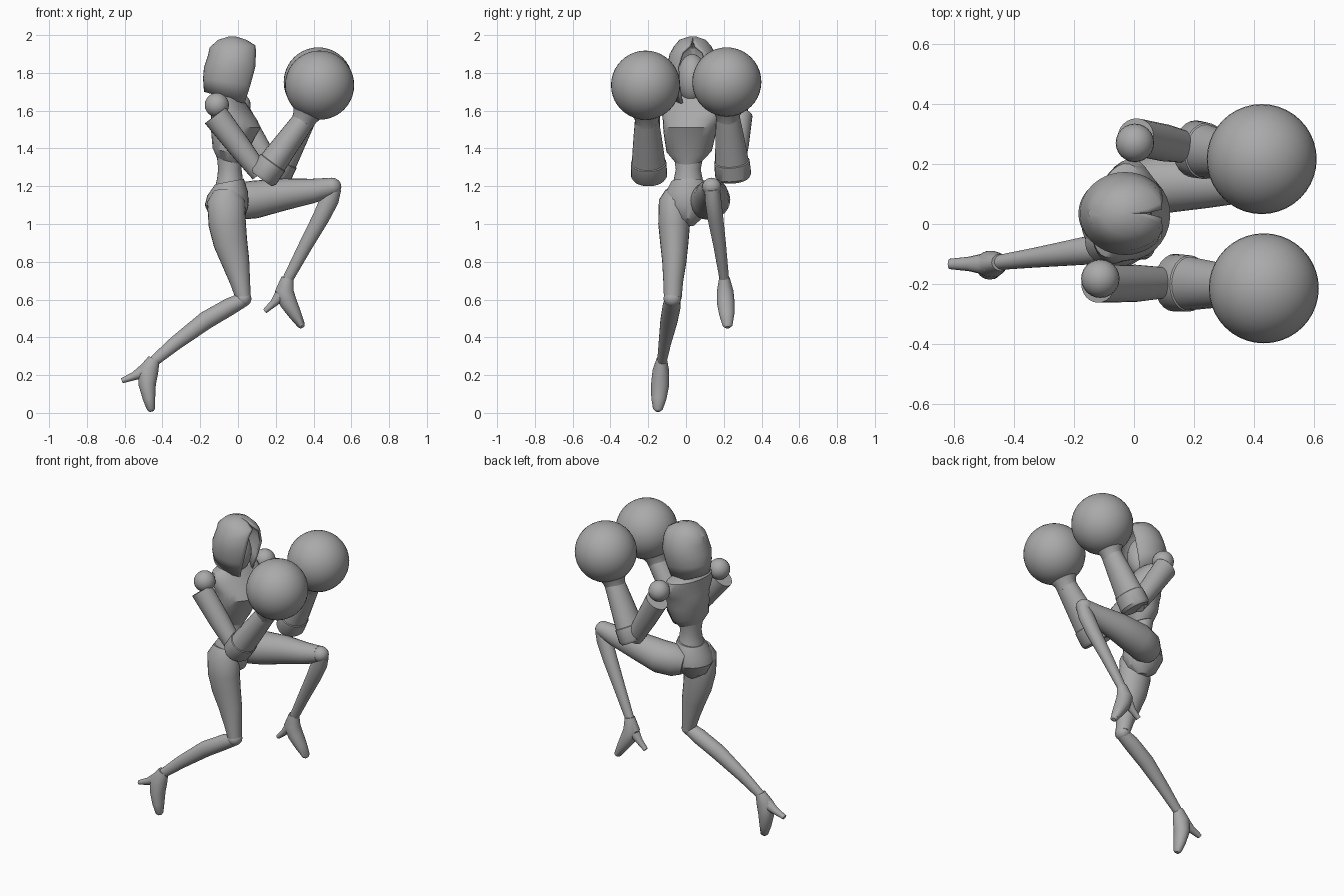
import bpy, bmesh
from math import cos, sin, pi, radians
from mathutils import Vector, Matrix

cube = bpy.data.objects.get("Cube")
if cube:
    bpy.data.objects.remove(cube, do_unlink=True)

grey = bpy.data.materials.new("matte grey")
grey.use_nodes = True
grey.diffuse_color = (0.4, 0.4, 0.4, 1)
grey.node_tree.nodes["Principled BSDF"].inputs["Base Color"].default_value = (0.4, 0.4, 0.4, 1)
parts = []


def add_object(name, bm):
    bmesh.ops.recalc_face_normals(bm, faces=bm.faces)
    mesh = bpy.data.meshes.new(name)
    bm.to_mesh(mesh)
    bm.free()
    mesh.materials.append(grey)
    ob = bpy.data.objects.new(name, mesh)
    bpy.context.collection.objects.link(ob)
    parts.append(ob)
    return ob


def skin(bm, rings, closed=True):
    n = len(rings[0])
    for a, b in zip(rings, rings[1:]):
        for i in range(n if closed else n - 1):
            j = (i + 1) % n
            bm.faces.new((a[i], a[j], b[j], b[i]))


def limb(name, sections, segs=24):
    """Loft through (x, y, z, half width, half depth), square to the path."""
    bm = bmesh.new()
    pts = [Vector(s[:3]) for s in sections]
    rings = []
    for k, s in enumerate(sections):
        along = (pts[min(k + 1, len(pts) - 1)] - pts[max(k - 1, 0)]).normalized()
        side = Vector((0, 1, 0))
        side = (side - along * side.dot(along)).normalized()
        deep = along.cross(side)
        rings.append([bm.verts.new(pts[k] + side * s[3] * cos(t) + deep * s[4] * sin(t))
                      for t in (2 * pi * i / segs for i in range(segs))])
    skin(bm, rings)
    bm.faces.new(rings[0])
    bm.faces.new(rings[-1])
    return add_object(name, bm)


def stack(name, sections, turn=0, segs=28):
    """Horizontal rings (x, y, z, half x, half y, drop at the front)."""
    bm = bmesh.new()
    rings = []
    for x, y, z, hx, hy, drop in sections:
        ring = []
        for i in range(segs):
            t = 2 * pi * i / segs
            p = Matrix.Rotation(radians(turn), 3, 'Z') @ Vector((hx * cos(t), hy * sin(t), 0))
            ring.append(bm.verts.new(p + Vector((x, y, z - drop * cos(t)))))
        rings.append(ring)
    skin(bm, rings)
    bm.faces.new(rings[0])
    bm.faces.new(rings[-1])
    return add_object(name, bm)


def ball(name, centre, size, segs=24):
    bm = bmesh.new()
    bmesh.ops.create_uvsphere(bm, u_segments=segs, v_segments=segs // 2, radius=1)
    bmesh.ops.scale(bm, vec=Vector(size), verts=bm.verts)
    bmesh.ops.translate(bm, vec=Vector(centre), verts=bm.verts)
    return add_object(name, bm)


# Hood: open arcs, wrapped around a recessed face
bm = bmesh.new()
rings = []
for x, z, hx, hy, gap, drop in ((-.06, 1.665, .12, .10, 38, .035), (-.045, 1.75, .14, .125, 38, .02),
                                (-.03, 1.83, .15, .138, 36, 0), (-.025, 1.9, .135, .122, 27, -.01),
                                (-.028, 1.94, .122, .1, 8, -.005), (-.03, 1.975, .075, .07, 1, 0),
                                (-.03, 1.992, .02, .02, 1, 0)):
    ring = []
    for i in range(33):
        t = radians(gap + (360 - 2 * gap) * i / 32)
        ring.append(bm.verts.new((x + hx * cos(t), .035 + hy * sin(t), z - drop * cos(t))))
    rings.append(ring)
skin(bm, rings, closed=False)
bm.faces.new(rings[-1])
hood = add_object("hood", bm)
shell = hood.modifiers.new("cloth thickness", 'SOLIDIFY')
shell.thickness = .014
ball("face", (-.035, .033, 1.77), (.095, .08, .13))

# Trunk
limb("neck", [(-.06, .03, 1.62, .05, .05), (-.05, .033, 1.74, .045, .045)])
stack("chest", [(-.045, .015, 1.335, .068, .075, .02), (-.045, .017, 1.385, .088, .122, .02),
                (-.025, .02, 1.47, .115, .138, .01), (-.012, .024, 1.51, .132, .146, 0),
                (-.02, .03, 1.55, .12, .155, 0), (-.04, .042, 1.61, .095, .178, 0),
                (-.055, .045, 1.655, .08, .16, 0), (-.055, .035, 1.69, .055, .07, 0)], turn=-14)
stack("waist", [(-.045, .012, 1.18, .08, .088, 0), (-.043, .012, 1.24, .068, .076, 0),
                (-.043, .012, 1.29, .062, .066, 0), (-.045, .014, 1.37, .068, .08, 0)])
stack("pelvis", [(-.05, .01, .99, .03, .03, 0), (-.055, .01, 1.03, .09, .075, 0),
                 (-.06, .008, 1.1, .116, .125, 0), (-.055, .01, 1.16, .108, .122, -.01),
                 (-.045, .012, 1.225, .076, .09, -.015)])

# Arms: joint ball, sleeve, forearm with cuff, round glove
arms = {
    "right": dict(shoulder=(-.112, -.182, 1.63), top=(-.12, -.2, 1.575), elbow=(.13, -.195, 1.25),
                  wrist=(.345, -.207, 1.545), glove=(.432, -.214, 1.735)),
    "left": dict(shoulder=(.003, .27, 1.63), top=(.005, .29, 1.575), elbow=(.2, .25, 1.255),
                 wrist=(.355, .222, 1.56), glove=(.425, .216, 1.752)),
}
for side, arm in arms.items():
    ball(side + "_shoulder", arm["shoulder"], (.064,) * 3)
    ball(side + "_glove", arm["glove"], (.183,) * 3, 40)
    top, elbow, wrist, glove = (Vector(arm[k]) for k in ("top", "elbow", "wrist", "glove"))

    def ring_at(a, b, f, width, depth):
        return (*a.lerp(b, f), width, depth)

    limb(side + "_upper_arm", [ring_at(top, elbow, 0, .062, .07), ring_at(top, elbow, .5, .062, .062),
                               ring_at(top, elbow, .95, .05, .05)])
    limb(side + "_forearm", [ring_at(elbow, wrist, -.03, .085, .07), ring_at(elbow, wrist, .02, .096, .082),
                             ring_at(elbow, wrist, .25, .094, .08), ring_at(elbow, wrist, .26, .089, .075),
                             ring_at(elbow, wrist, .7, .075, .066), ring_at(elbow, wrist, 1, .064, .06)])
    limb(side + "_wrist", [ring_at(wrist, glove, -.1, .06, .058), ring_at(wrist, glove, .1, .066, .066),
                           ring_at(wrist, glove, .35, .1, .09)])

# Standing leg, bent back
limb("right_thigh", [(-.06, -.05, 1.17, .06, .07), (-.063, -.06, 1.12, .084, .1),
                     (-.057, -.063, 1.0, .084, .099), (-.04, -.062, .9, .075, .09),
                     (-.013, -.062, .8, .064, .074), (.012, -.068, .69, .052, .053),
                     (.028, -.07, .61, .047, .04)])
ball("right_knee", (.028, -.072, .605), (.043, .047, .043))
limb("right_shin", [(.03, -.072, .6, .04, .038), (-.04, -.076, .565, .048, .046),
                    (-.17, -.09, .49, .046, .048), (-.33, -.112, .37, .033, .038),
                    (-.45, -.128, .27, .025, .028)])

# Raised leg
limb("left_thigh", [(-.05, .09, 1.11, .07, .075), (0, .11, 1.12, .095, .098),
                    (.09, .135, 1.13, .1, .1), (.25, .138, 1.158, .084, .084),
                    (.4, .137, 1.176, .062, .064), (.49, .136, 1.195, .05, .05)])
ball("left_knee", (.497, .136, 1.197), (.05, .05, .048))
limb("left_shin", [(.51, .138, 1.19, .04, .038), (.485, .143, 1.13, .043, .05),
                   (.44, .155, 1.035, .042, .045), (.36, .178, .89, .034, .037),
                   (.262, .203, .705, .025, .028)])

# Feet: pointed sole with a spike heel
feet = {
    "right": ([(-.445, -.128, .285, .028, .032), (-.475, -.133, .225, .044, .054),
               (-.481, -.137, .15, .048, .046), (-.471, -.144, .075, .04, .033),
               (-.46, -.149, .02, .026, .022), (-.457, -.15, .008, .012, .012)],
              [(-.48, -.133, .23, .04, .042), (-.55, -.133, .195, .024, .022),
               (-.615, -.133, .17, .017, .014)]),
    "left": ([(.262, .203, .715, .028, .032), (.245, .207, .645, .044, .05),
              (.266, .21, .585, .047, .046), (.303, .216, .52, .04, .034),
              (.336, .22, .462, .026, .02), (.342, .221, .452, .012, .011)],
             [(.245, .207, .645, .04, .042), (.188, .208, .58, .022, .02),
              (.142, .21, .538, .016, .013)]),
}
for side, (sole, heel) in feet.items():
    limb(side + "_foot", sole)
    limb(side + "_heel", heel, 12)

# Smooth shading with crisp seams
bpy.ops.object.select_all(action='DESELECT')
for ob in parts:
    ob.select_set(True)
bpy.context.view_layer.objects.active = hood
bpy.ops.object.shade_smooth_by_angle(angle=radians(35))
